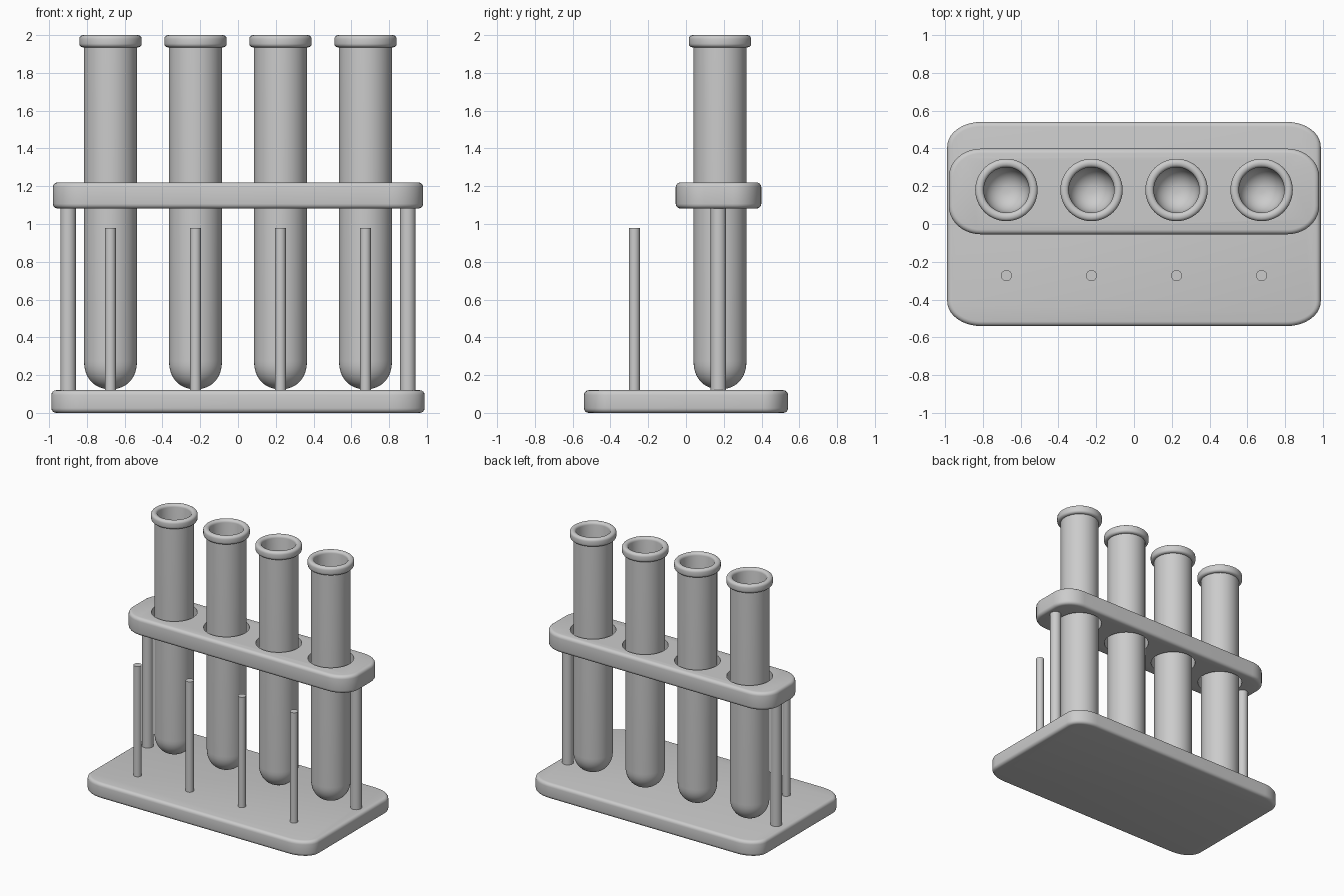
import bpy, bmesh, math
from math import sin, cos, pi

if "Cube" in bpy.data.objects:
    bpy.data.objects.remove(bpy.data.objects["Cube"])

TUBE_X = (-0.675, -0.225, 0.225, 0.675)
TUBE_Y = 0.18


def finish(name, bm, angle=40):
    bmesh.ops.recalc_face_normals(bm, faces=bm.faces)
    me = bpy.data.meshes.new(name)
    bm.to_mesh(me)
    bm.free()
    ob = bpy.data.objects.new(name, me)
    bpy.context.collection.objects.link(ob)
    bpy.ops.object.select_all(action='DESELECT')
    bpy.context.view_layer.objects.active = ob
    ob.select_set(True)
    bpy.ops.object.shade_smooth_by_angle(angle=math.radians(angle))
    return ob


def loft(bm, rings):
    """Bridge equal-length closed rings of points, return vertex rings."""
    vr = [[bm.verts.new(p) for p in r] for r in rings]
    for a, b in zip(vr, vr[1:]):
        n = len(a)
        for i in range(n):
            j = (i + 1) % n
            bm.faces.new((a[i], a[j], b[j], b[i]))
    return vr


def plate(name, hx, hy, yc, z0, z1, rx, ry, bev=0.025, seg=10):
    """Slab with rounded plan corners and softened top and bottom edges."""
    def outline(inset, z):
        pts = []
        for q in range(4):
            sx, sy = ((1, 1), (-1, 1), (-1, -1), (1, -1))[q]
            for i in range(seg + 1):
                a = q * pi / 2 + i / seg * pi / 2
                pts.append((sx * (hx - rx) + (rx - inset) * cos(a),
                            yc + sy * (hy - ry) + (ry - inset) * sin(a), z))
        return pts
    steps = [(bev * (1 - sin(t * pi / 8)), bev * (1 - cos(t * pi / 8))) for t in range(5)]
    rings = [outline(i, z0 + d) for d, i in reversed(steps)]
    rings += [outline(i, z1 - d) for d, i in steps]
    bm = bmesh.new()
    vr = loft(bm, rings)
    bm.faces.new(vr[0])
    bm.faces.new(vr[-1])
    return finish(name, bm)


def rod(name, x, y, r, z0, z1, seg=32):
    bm = bmesh.new()
    bmesh.ops.create_cone(bm, cap_ends=True, segments=seg, radius1=r, radius2=r, depth=z1 - z0)
    bmesh.ops.translate(bm, verts=bm.verts, vec=(x, y, (z0 + z1) / 2))
    return finish(name, bm)


def tube(name, x, y, seg=48):
    """Test tube: rounded bottom, rolled lip and hollow inside."""
    def dome(r, h, z, e=2 / 2.2):
        return [(r * sin(t) ** e, z + h * (1 - cos(t) ** e))
                for t in (i / 12 * pi / 2 for i in range(1, 12))] + [(r, z + h)]
    prof = dome(0.14, 0.15, 0.125)
    prof.append((0.14, 1.935))
    # Rolled lip
    for cx, cz, a0 in ((0.145, 1.955, -90), (0.145, 1.98, 0), (0.14, 1.98, 90)):
        for k in range(5):
            a = math.radians(a0 + k * 22.5)
            prof.append((cx + 0.02 * cos(a), cz + 0.02 * sin(a)))
    inner = dome(0.12, 0.13, 0.145)
    prof += inner[::-1]
    bm = bmesh.new()
    vr = loft(bm, [[(x + r * cos(2 * pi * i / seg), y + r * sin(2 * pi * i / seg), z)
                    for i in range(seg)] for r, z in prof])
    bm.faces.new(vr[0])
    bm.faces.new(vr[-1])
    return finish(name, bm, 50)


# Base and upper shelf
plate("base", 0.988, 0.54, 0, 0, 0.12, 0.18, 0.13)
shelf = plate("shelf", 0.98, 0.2265, 0.172, 1.082, 1.22, 0.17, 0.15)

# Holes through the shelf
for i, x in enumerate(TUBE_X):
    cutter = rod(f"hole_cutter_{i + 1}", x, TUBE_Y, 0.162, 1.0, 1.3, 48)
    cutter.hide_render = True
    m = shelf.modifiers.new("hole", 'BOOLEAN')
    m.operation = 'DIFFERENCE'
    m.solver = 'EXACT'
    m.object = cutter
    bpy.context.view_layer.objects.active = shelf
    bpy.ops.object.modifier_apply(modifier=m.name)
    bpy.data.objects.remove(cutter)
bpy.ops.object.select_all(action='DESELECT')
shelf.select_set(True)
bpy.ops.object.shade_smooth_by_angle(angle=math.radians(40))

# Support posts
for side, x in (("left", -0.899), ("right", 0.899)):
    rod(f"{side}_post", x, 0.172, 0.041, 0.11, 1.095)

# Tubes and drying pegs
for i, x in enumerate(TUBE_X):
    tube(f"test_tube_{i + 1}", x, TUBE_Y)
    rod(f"drying_peg_{i + 1}", x, -0.273, 0.029, 0.11, 0.98)
